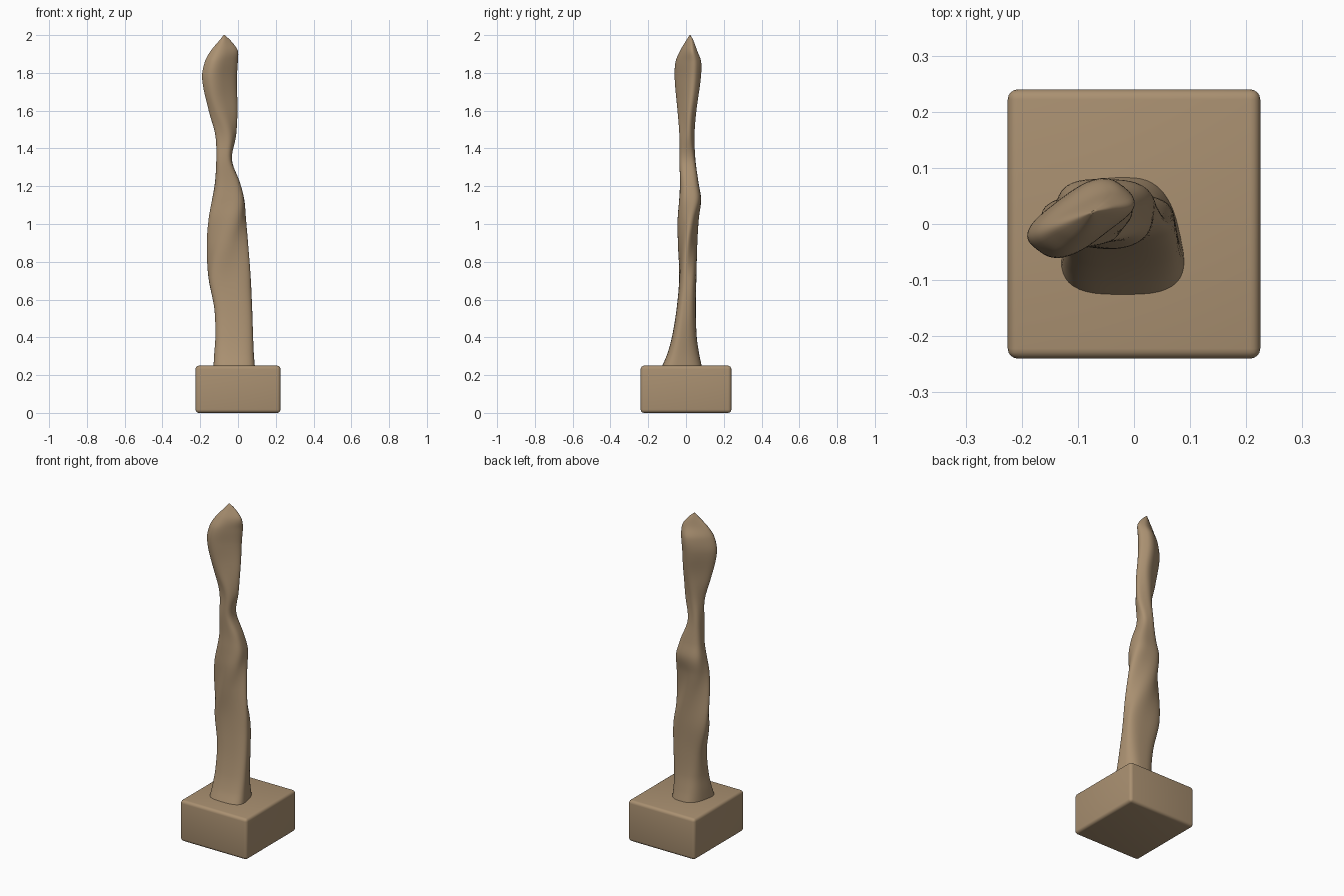
import bpy
import bmesh
import math

default_cube = bpy.data.objects.get("Cube")
if default_cube:
    bpy.data.objects.remove(default_cube, do_unlink=True)


def make_material(name, colour):
    material = bpy.data.materials.new(name)
    material.use_nodes = True
    material.diffuse_color = colour
    material.node_tree.nodes["Principled BSDF"].inputs["Base Color"].default_value = colour
    return material


def finish(mesh_builder, name, material, sharp_angle):
    """Turn a bmesh into a smooth-shaded, coloured object."""
    bmesh.ops.recalc_face_normals(mesh_builder, faces=mesh_builder.faces)
    mesh = bpy.data.meshes.new(name)
    mesh_builder.to_mesh(mesh)
    mesh_builder.free()
    mesh.materials.append(material)
    part = bpy.data.objects.new(name, mesh)
    bpy.context.collection.objects.link(part)
    bpy.ops.object.select_all(action="DESELECT")
    part.select_set(True)
    bpy.context.view_layer.objects.active = part
    bpy.ops.object.shade_smooth_by_angle(angle=math.radians(sharp_angle))
    return part


def fade(value, start, end):
    t = max(0.0, min(1.0, (value - start) / (end - start)))
    return t * t * (3 - 2 * t)


def signed_power(value, power):
    return math.copysign(abs(value) ** power, value)


def spline(before, start, end, after, t):
    """Smooth step between two stations, respecting uneven heights."""
    span = end[0] - start[0]
    result = [start[0] + span * t]
    for i in range(1, len(start)):
        slope_in = (end[i] - before[i]) / (end[0] - before[0]) * span
        slope_out = (after[i] - start[i]) / (after[0] - start[0]) * span
        a, b = start[i], end[i]
        result.append(a + t * slope_in + t * t * (3 * (b - a) - 2 * slope_in - slope_out)
                      + t ** 3 * (2 * (a - b) + slope_in + slope_out))
    return result


def section(station, sides):
    """Rounded square, turned and fitted to the station's width and depth."""
    z, left, right, front, back, turn = station
    angle = math.radians(turn)
    lean = 0.3 * fade(z, 1.4, 1.7)
    taper = 0.22 * (1 - fade(z, 0.3, 0.7))
    outline = []
    for i in range(sides):
        t = math.tau * i / sides - angle
        u, v = signed_power(math.cos(t), 0.66), signed_power(math.sin(t), 0.66)
        x = u * math.cos(angle) - v * math.sin(angle)
        y = u * math.sin(angle) + v * math.cos(angle)
        outline.append((x * (1 - taper * y) + lean * y, y + lean * x))
    xs, ys = zip(*outline)
    width, depth = max(xs) - min(xs), max(ys) - min(ys)
    return [(left + (x - min(xs)) / width * (right - left),
             front + (y - min(ys)) / depth * (back - front), z) for x, y in outline]


wood = make_material("tan_wood", (0.40, 0.28, 0.165, 1))

# Plinth: softly bevelled block
block = bmesh.new()
bmesh.ops.create_cube(block, size=1)
for vert in block.verts:
    vert.co.x *= 0.45
    vert.co.y *= 0.48
    vert.co.z = (vert.co.z + 0.5) * 0.25
bmesh.ops.bevel(block, geom=block.edges[:], offset=0.018, segments=4,
                profile=0.5, affect="EDGES")
finish(block, "plinth", wood, 40)

# Twisted figure: height, left, right, front, back, turn
stations = [
    (0.24, -0.13, 0.09, -0.13, 0.085, 0),
    (0.31, -0.126, 0.084, -0.10, 0.07, 0),
    (0.40, -0.12, 0.08, -0.075, 0.057, 0),
    (0.55, -0.125, 0.075, -0.05, 0.052, 0),
    (0.72, -0.157, 0.067, -0.036, 0.055, 5),
    (0.90, -0.165, 0.053, -0.043, 0.06, 40),
    (1.03, -0.155, 0.042, -0.044, 0.068, 70),
    (1.13, -0.137, 0.033, -0.036, 0.08, 88),
    (1.22, -0.122, 0.01, -0.032, 0.066, 92),
    (1.34, -0.115, -0.032, -0.035, 0.05, 85),
    (1.47, -0.12, -0.01, -0.035, 0.045, 65),
    (1.60, -0.155, -0.003, -0.045, 0.055, 45),
    (1.77, -0.19, -0.006, -0.06, 0.078, 45),
    (1.86, -0.175, -0.001, -0.055, 0.08, 45),
    (1.92, -0.142, -0.002, -0.03, 0.058, 45),
    (1.97, -0.10, -0.038, 0.0, 0.04, 45),
    (2.0, -0.076, -0.07, 0.019, 0.024, 45),
]
SIDES, STEPS = 48, 6
levels = []
for i in range(len(stations) - 1):
    near = [stations[max(0, min(len(stations) - 1, i + k))] for k in (-1, 0, 1, 2)]
    levels += [spline(*near, step / STEPS) for step in range(STEPS)]
levels.append(stations[-1])

figure = bmesh.new()
rings = [[figure.verts.new(point) for point in section(level, SIDES)] for level in levels]
for lower, upper in zip(rings, rings[1:]):
    for i in range(SIDES):
        j = (i + 1) % SIDES
        figure.faces.new((lower[i], lower[j], upper[j], upper[i]))
figure.faces.new(rings[0][::-1])
figure.faces.new(rings[-1])
finish(figure, "twisted_figure", wood, 60)
